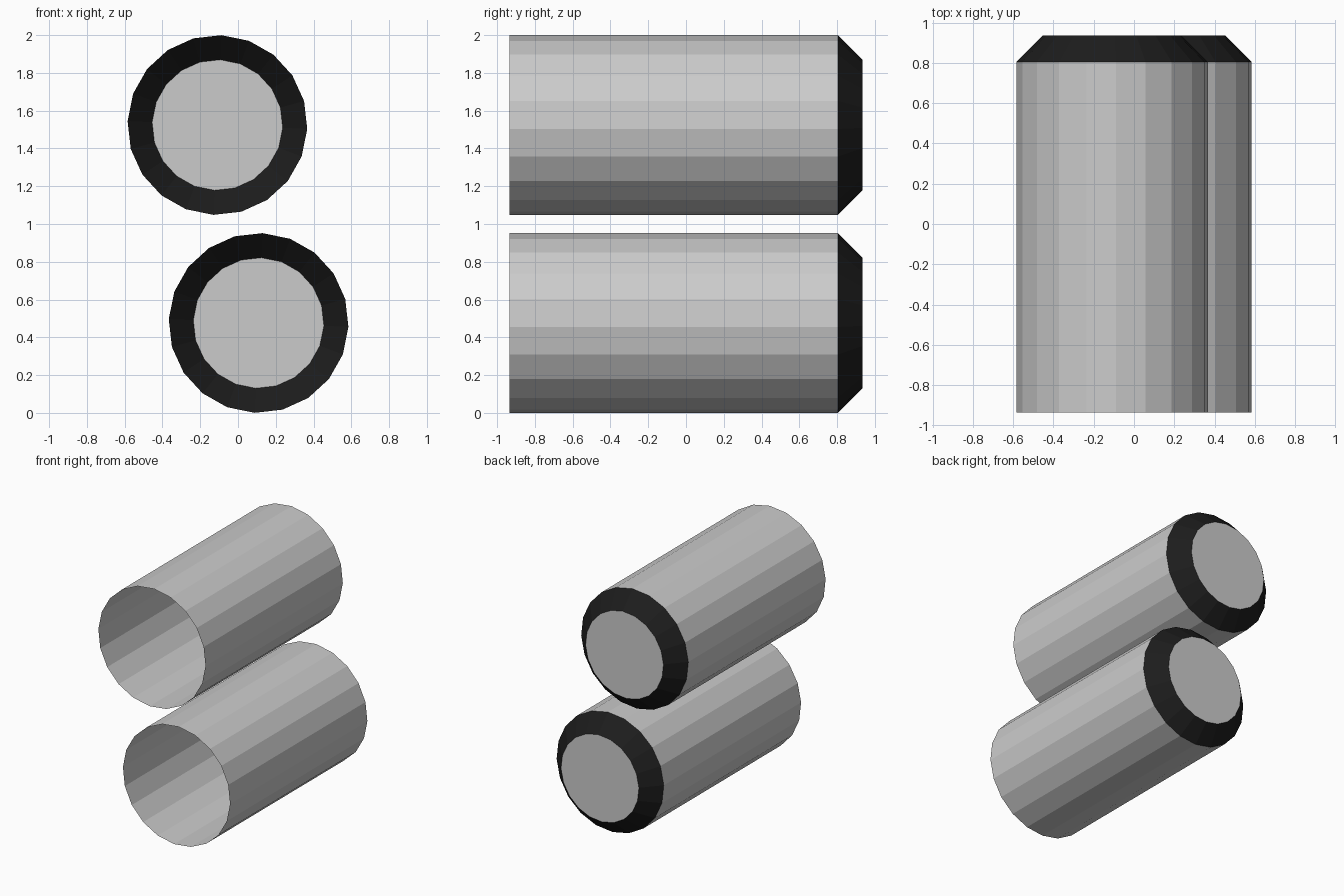
import bpy, bmesh, math

if "Cube" in bpy.data.objects:
    bpy.data.objects.remove(bpy.data.objects["Cube"])

SIDES = 20
TURN = math.radians(-2.5)
R, R_CAP = 0.476, 0.346
Y_FRONT, Y_RIM, Y_BACK = -0.935, 0.805, 0.935

black = bpy.data.materials.new("black_rim")
black.diffuse_color = (0.012, 0.012, 0.012, 1)
black.use_nodes = True
black.node_tree.nodes["Principled BSDF"].inputs["Base Color"].default_value = black.diffuse_color


def exhaust_tube(name, cx, cz):
    """Tube open at the front, with a black tapered rim and grey end disc."""
    bm = bmesh.new()

    def ring(r, y):
        return [bm.verts.new((r * math.cos(TURN + math.tau * i / SIDES), y,
                              r * math.sin(TURN + math.tau * i / SIDES)))
                for i in range(SIDES)]

    rings = [ring(R, Y_FRONT), ring(R, Y_RIM), ring(R_CAP, Y_BACK)]
    # side wall, then tapered rim
    for mat, (a, b) in enumerate(zip(rings, rings[1:])):
        for i in range(SIDES):
            j = (i + 1) % SIDES
            f = bm.faces.new((a[i], b[i], b[j], a[j]))
            f.material_index = mat
    # end disc
    bm.faces.new(rings[-1][::-1])
    bm.normal_update()

    mesh = bpy.data.meshes.new(name)
    bm.to_mesh(mesh)
    bm.free()
    mesh.materials.append(None)
    mesh.materials.append(black)
    obj = bpy.data.objects.new(name, mesh)
    obj.location = (cx, 0, cz)
    bpy.context.collection.objects.link(obj)


# Two staggered tubes
exhaust_tube("lower_tube", 0.109, 0.476)
exhaust_tube("upper_tube", -0.109, 1.524)
